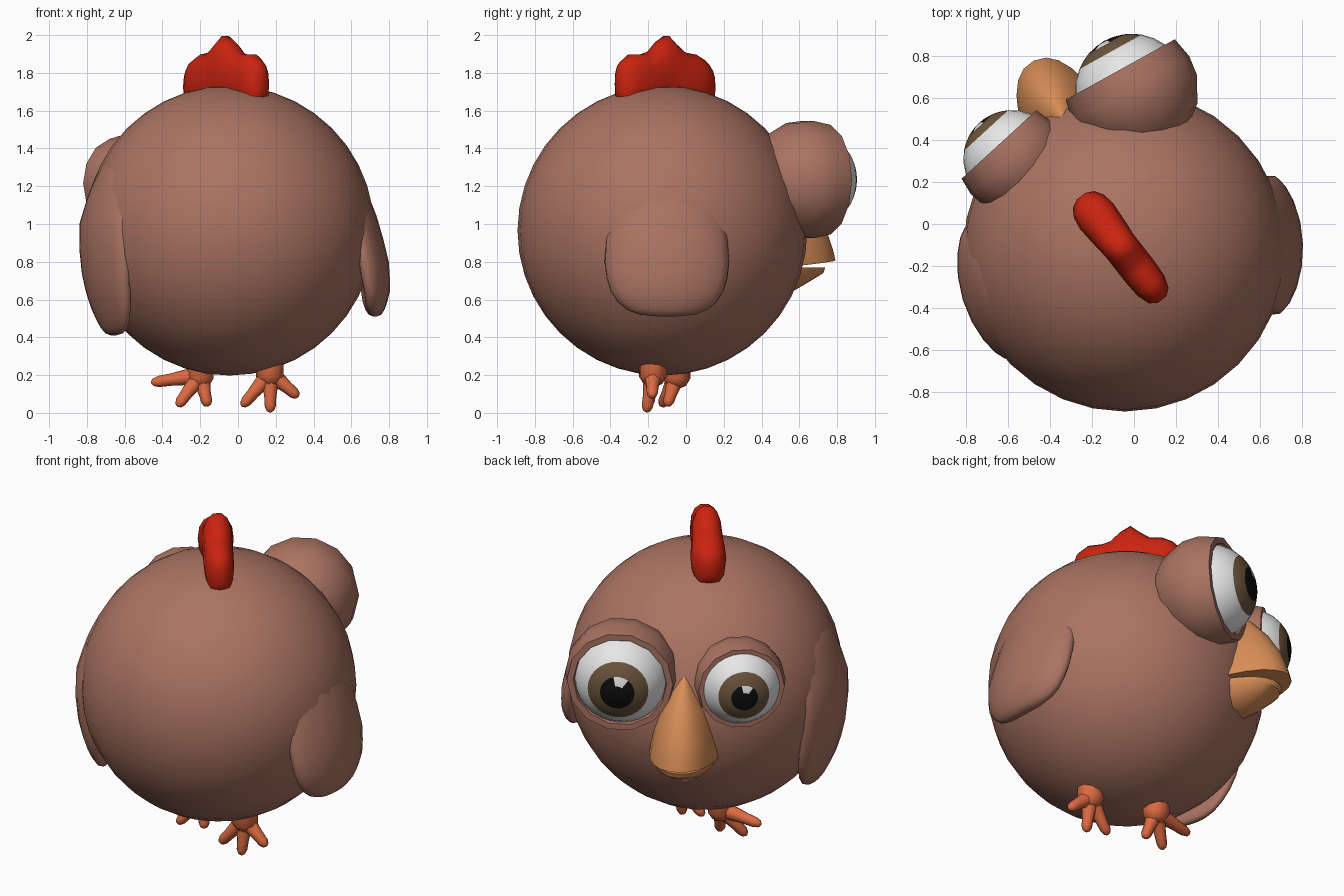
import bpy, bmesh
from math import sin, cos, pi, radians, copysign
from mathutils import Vector

if "Cube" in bpy.data.objects:
    bpy.data.objects.remove(bpy.data.objects["Cube"])

BODY = Vector((-0.045, -0.125, 0.965))
R = 0.767


def mat(name, r, g, b):
    m = bpy.data.materials.new(name)
    m.diffuse_color = (r, g, b, 1)
    m.use_nodes = True
    m.node_tree.nodes["Principled BSDF"].inputs["Base Color"].default_value = m.diffuse_color
    return m


SKIN = mat("brown feathers", 0.40, 0.172, 0.122)
RED = mat("comb red", 0.60, 0.017, 0.005)
BEAK = mat("beak orange", 0.69, 0.27, 0.095)
FEET = mat("feet orange", 0.72, 0.145, 0.055)
WHITE = mat("eye white", 0.80, 0.80, 0.80)
IRIS = mat("iris brown", 0.15, 0.09, 0.045)
BLACK = mat("pupil black", 0.004, 0.004, 0.004)


def loft(name, rings, mats, rule=None, angle=50):
    """Skin a list of equal closed rings, cap both ends; rule(ring, seg) -> material index."""
    bm = bmesh.new()
    vs = [[bm.verts.new(p) for p in ring] for ring in rings]
    n = len(vs[0])
    for i in range(len(vs) - 1):
        for j in range(n):
            k = (j + 1) % n
            f = bm.faces.new((vs[i][j], vs[i][k], vs[i + 1][k], vs[i + 1][j]))
            f.material_index = rule(i, j) if rule else 0
    first = bm.faces.new(vs[0])
    first.material_index = rule(0, 0) if rule else 0
    bm.faces.new(vs[-1])
    bmesh.ops.recalc_face_normals(bm, faces=bm.faces)
    me = bpy.data.meshes.new(name)
    bm.to_mesh(me)
    bm.free()
    ob = bpy.data.objects.new(name, me)
    bpy.context.collection.objects.link(ob)
    for m in mats:
        me.materials.append(m)
    bpy.ops.object.select_all(action='DESELECT')
    bpy.context.view_layer.objects.active = ob
    ob.select_set(True)
    bpy.ops.object.shade_smooth_by_angle(angle=radians(angle))
    return ob


def frame(az):
    a = radians(az)
    return Vector((cos(a), sin(a), 0)), Vector((sin(a), -cos(a), 0))


def lathe(center, az, profile, segs):
    """Rings of revolution about the horizontal direction az; profile is (along, radius)."""
    u, v = frame(az)
    return [[center + u * a + v * (r * cos(2 * pi * j / segs)) + Vector((0, 0, r * sin(2 * pi * j / segs)))
             for j in range(segs)] for a, r in profile]


def spow(x, p):
    return copysign(abs(x) ** p, x)


# Body
bpy.ops.mesh.primitive_uv_sphere_add(segments=32, ring_count=20, radius=R, location=BODY)
body = bpy.context.object
body.name = "body"
body.data.materials.append(SKIN)
bpy.ops.object.shade_smooth()


# Eyes: eyeball with painted iris, pupil and glint, held in an open lid
def eye(side, center, az, lid_r, ball_r, cut, pupil, iris):
    lid = [(lid_r * cos(radians(a)), lid_r * sin(radians(a)))
           for a in (179.5, 155, 130, 105, 88, cut)]
    edge = lid[-1][0]
    lid += [(edge, lid[-1][1] * 0.88), (edge - 0.04, lid[-1][1] * 0.85)]
    loft(side + "_eyelid", lathe(center, az, lid, 14), [SKIN])
    angs = [0.5, pupil * 0.45, pupil, (pupil + iris) / 2, iris, 52, 66, 80, 100]
    ball = [(ball_r * cos(radians(a)), ball_r * sin(radians(a))) for a in angs]

    def paint(i, j):
        if i == 1 and 6 <= j <= 9:
            return 0
        return 2 if i < 2 else 1 if i < 4 else 0
    loft(side + "_eyeball", lathe(center, az, ball, 28), [WHITE, IRIS, BLACK], paint)


eye("right", Vector((-0.01, 0.635, 1.235)), 119, 0.318, 0.27, 69, 21, 39)
eye("left", Vector((-0.58, 0.31, 1.215)), 132.5, 0.258, 0.232, 69, 19, 38)


# Beak: stacked half-ellipse sections (z, front reach, half width)
def beak(name, sections, tilt):
    u, v = frame(116.5)
    base, n, rings = 0.62, 12, []
    for z, front, w in sections:
        ring = []
        for j in range(n + 1):
            t = pi * j / n
            d = (front - base) * sin(t)
            p = BODY + u * (base + d) + v * (0.015 + w * spow(cos(t), 0.9))
            p.z = z + tilt * d
            ring.append(p)
        rings.append(ring)
    loft(name, rings, [BEAK], angle=40)


beak("upper_beak", [(0.77, 1.0, 0.20), (0.83, 0.985, 0.195), (0.93, 0.95, 0.175),
                    (1.07, 0.87, 0.13), (1.18, 0.78, 0.07), (1.26, 0.69, 0.02)], 0.1)
beak("lower_beak", [(0.77, 0.94, 0.18), (0.74, 0.93, 0.175), (0.69, 0.84, 0.14),
                    (0.64, 0.75, 0.08)], 0.0)

# Comb: rounded sections along its ridge (distance, top, half width)
u, v = frame(128)
rings = []
for s, top, w in [(-0.305, 1.81, 0.025), (-0.28, 1.86, 0.06), (-0.22, 1.90, 0.08), (-0.14, 1.90, 0.085),
                  (-0.09, 1.915, 0.085), (-0.04, 1.965, 0.085), (0.02, 2.0, 0.085), (0.07, 1.955, 0.09),
                  (0.13, 1.91, 0.095), (0.20, 1.90, 0.10), (0.26, 1.87, 0.09), (0.30, 1.83, 0.065),
                  (0.32, 1.79, 0.025)]:
    low = 1.62 if w > 0.05 else 1.70
    mid, h = (top + low) / 2, (top - low) / 2
    rings.append([Vector((-0.055, -0.12, mid)) + u * s + v * (w * spow(cos(t), 0.85))
                  + Vector((0, 0, h * spow(sin(t), 0.85)))
                  for t in [2 * pi * j / 14 for j in range(14)]])
loft("comb", rings, [RED], angle=70)


# Wings: rounded slabs wrapped round the body; path gives (height, distance from axis)
def wing(name, az, top, low, path, half_angle, thick):
    def reach(z):
        for (z0, r0), (z1, r1) in zip(path, path[1:]):
            if z >= z1:
                return r0 + (r1 - r0) * (z0 - z) / (z0 - z1)
        return path[-1][1]
    rings = []
    n = 14
    for i in range(n + 1):
        phi = 0.03 + (pi - 0.06) * i / n
        z = (top + low) / 2 + (top - low) / 2 * spow(cos(phi), 0.8)
        w = sin(phi) ** 0.6
        ring = []
        for j in range(20):
            t = 2 * pi * j / 20
            a = radians(az) + half_angle * w * cos(t)
            r = reach(z) + thick * w * spow(sin(t), 0.8)
            ring.append((BODY.x + r * cos(a), BODY.y + r * sin(a), z))
        rings.append(ring)
    loft(name, rings, [SKIN], angle=70)


wing("right_wing", 2, 1.33, 0.51,
     [(1.34, 0.62), (1.2, 0.65), (1.0, 0.72), (0.8, 0.77), (0.65, 0.785), (0.5, 0.77)], 0.45, 0.075)
wing("left_wing", 197, 1.33, 0.41,
     [(1.34, 0.64), (1.2, 0.69), (1.0, 0.745), (0.8, 0.745), (0.6, 0.705), (0.4, 0.64)], 0.46, 0.06)


# Feet: three tapering toes fanning from a short ankle
def toe(name, a, b, radii):
    a, b = Vector(a), Vector(b)
    q = (b - a).to_track_quat('Z', 'Y')
    rings = [[a.lerp(b, f) + q @ Vector((r * cos(2 * pi * j / 9), r * sin(2 * pi * j / 9), 0))
              for j in range(9)] for f, r in radii]
    loft(name, rings, [FEET], angle=70)


TOE = [(0, 0.05), (0.3, 0.042), (0.6, 0.033), (0.85, 0.03), (0.96, 0.02), (1, 0.006)]
ANKLE = [(0, 0.075), (0.6, 0.075), (0.9, 0.05), (1, 0.02)]
for side, hip, tips in (
        ("right", (0.17, -0.175, 0.21), [(0.02, -0.20, 0.035), (0.17, -0.21, 0.003), (0.32, -0.18, 0.085)]),
        ("left", (-0.20, -0.05, 0.20), [(-0.46, -0.07, 0.16), (-0.32, -0.13, 0.035), (-0.16, -0.10, 0.035)])):
    h = Vector(hip)
    toe(side + "_ankle", h + Vector((0, 0, 0.06)), h - Vector((0, 0, 0.07)), ANKLE)
    for i, tip in enumerate(tips):
        toe(f"{side}_toe_{i + 1}", hip, tip, TOE)
